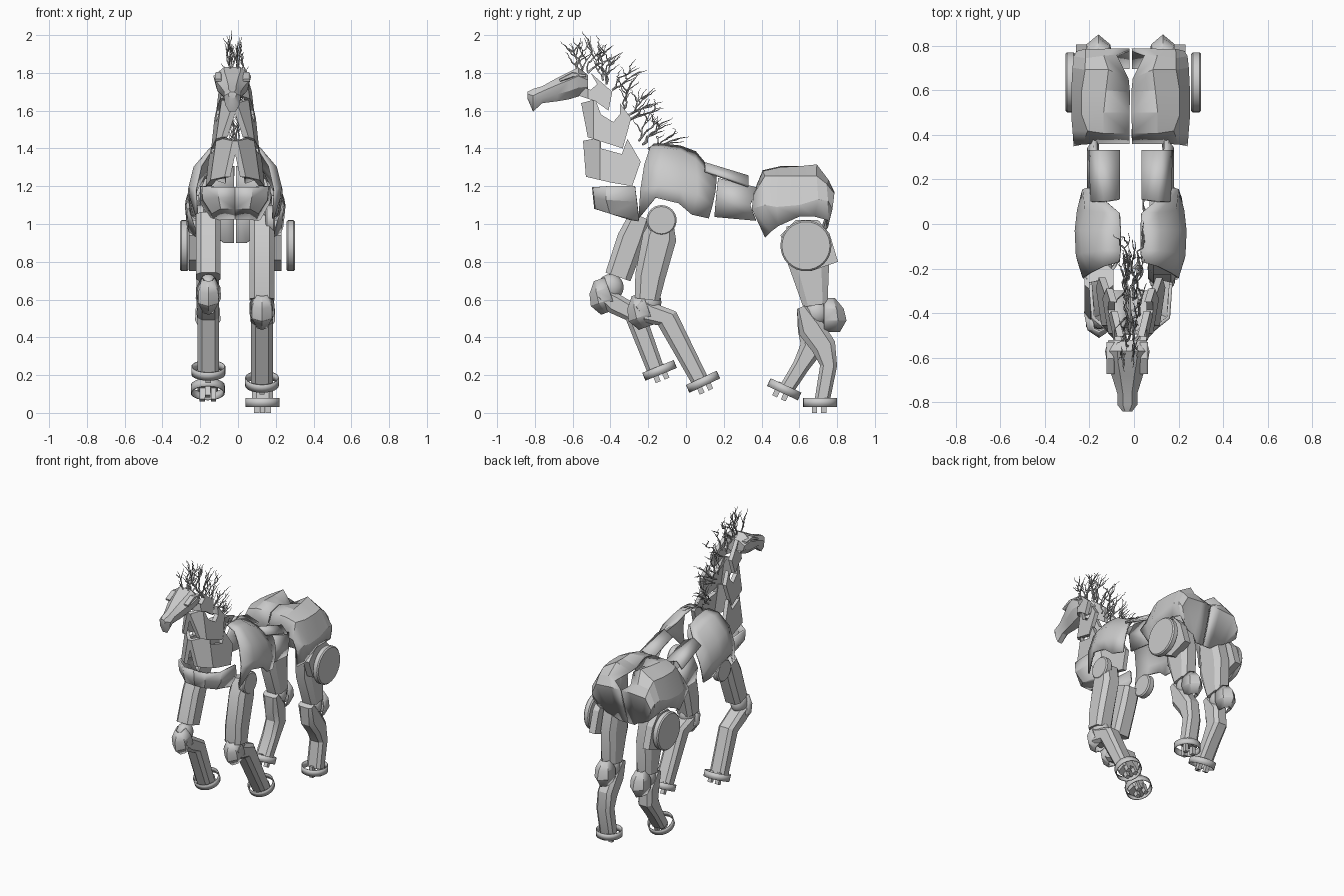
import bpy, bmesh, math, random
from mathutils import Vector, Matrix

if "Cube" in bpy.data.objects:
    bpy.data.objects.remove(bpy.data.objects["Cube"])

X0 = -0.015          # symmetry plane of the body
SIDES = ((1, "right"), (-1, "left"))
grey = bpy.data.materials.new("metal_grey")
grey.diffuse_color = (0.6, 0.6, 0.6, 1)
grey.use_nodes = True
grey.node_tree.nodes["Principled BSDF"].inputs["Base Color"].default_value = grey.diffuse_color


def finish(name, bm, thick=0, angle=35):
    bmesh.ops.recalc_face_normals(bm, faces=bm.faces)
    me = bpy.data.meshes.new(name)
    bm.to_mesh(me)
    bm.free()
    me.materials.append(grey)
    ob = bpy.data.objects.new(name, me)
    bpy.context.collection.objects.link(ob)
    if thick:
        mod = ob.modifiers.new("thickness", "SOLIDIFY")
        mod.thickness, mod.offset = thick, 0
    bpy.ops.object.select_all(action="DESELECT")
    ob.select_set(True)
    bpy.context.view_layer.objects.active = ob
    bpy.ops.object.shade_smooth_by_angle(angle=math.radians(angle))
    return ob


def skin(bm, rows, closed=False):
    rows = [[bm.verts.new(p) for p in r] for r in rows]
    n = len(rows[0])
    for a, b in zip(rows, rows[1:]):
        for i in range(n if closed else n - 1):
            j = (i + 1) % n
            bm.faces.new((a[i], a[j], b[j], b[i]))
    if closed:
        bm.faces.new(rows[0])
        bm.faces.new(rows[-1][::-1])


def shell_pair(name, rows, thick=0.012, angle=35):
    for s, side in SIDES:
        bm = bmesh.new()
        skin(bm, [[(X0 + s * x, y, z) for x, y, z in r] for r in rows])
        finish(f"{name}_{side}", bm, thick, angle)


def panel_pair(name, outline, base, thick, fold=-9, lean=0, taper=0):
    # upright side plate; the part in front of y = fold turns inward
    for s, side in SIDES:
        bm = bmesh.new()
        a = [bm.verts.new((0, y, z)) for y, z in outline]
        b = [bm.verts.new((-thick, y, z)) for y, z in outline]
        bm.faces.new(a)
        bm.faces.new(b[::-1])
        for i in range(len(a)):
            j = (i + 1) % len(a)
            bm.faces.new((a[i], b[i], b[j], a[j]))
        bmesh.ops.bisect_plane(bm, geom=bm.verts[:] + bm.edges[:] + bm.faces[:],
                               plane_co=(0, fold, 0), plane_no=(0, 1, 0))
        for v in bm.verts:
            y, z = v.co.y, v.co.z
            x = base + taper * (y + .25) - lean * (z - 1.2) + .85 * min(0, y - fold) + v.co.x
            v.co.x = X0 + s * x
        finish(f"{name}_{side}", bm, angle=20)


def limb(name, x, pts, width):
    # chamfered box swept along a side path of (y, z, depth)
    rows = []
    for i, (y, z, d) in enumerate(pts):
        p, q = pts[max(i - 1, 0)], pts[min(i + 1, len(pts) - 1)]
        t = Vector((q[0] - p[0], q[1] - p[1])).normalized()
        w, h, k = width / 2, d / 2, 0.6
        ring = [(w, -h * k), (w, h * k), (w * k, h), (-w * k, h),
                (-w, h * k), (-w, -h * k), (-w * k, -h), (w * k, -h)]
        rows.append([(x + u, y - v * t.y, z + v * t.x) for u, v in ring])
    bm = bmesh.new()
    skin(bm, rows, True)
    finish(name, bm, angle=25)


def ball(name, loc, size):
    bm = bmesh.new()
    bmesh.ops.create_uvsphere(bm, u_segments=16, v_segments=10, radius=1)
    bmesh.ops.transform(bm, matrix=Matrix.LocRotScale(Vector(loc), None, Vector(size)), verts=bm.verts)
    finish(name, bm)


def disc(name, loc, radius, depth):
    bm = bmesh.new()
    bmesh.ops.create_cone(bm, cap_ends=True, segments=32, radius1=radius, radius2=radius, depth=depth,
                          matrix=Matrix.Translation(loc) @ Matrix.Rotation(math.pi / 2, 4, "Y"))
    rim = [e for e in bm.edges if len(e.link_faces[0].verts) != len(e.link_faces[1].verts)]
    bmesh.ops.bevel(bm, geom=rim, offset=.008, segments=1, affect="EDGES")
    finish(name, bm)


def cap(name, x, y, z, s, tilt=0):
    # faceted wedge guard; s = -1 faces forward, 1 faces back
    prof = ((.085, .03, .025), (.03, .06, .07), (-.03, .062, .085), (-.09, .03, .05))
    rows = [[(-w, -s * .03, h), (-w * .8, s * d * .5, h), (0, s * d, h),
             (w * .8, s * d * .5, h), (w, -s * .03, h)] for h, w, d in prof]
    bm = bmesh.new()
    skin(bm, rows)
    bmesh.ops.transform(bm, verts=bm.verts, matrix=Matrix.Translation((x, y, z)) @ Matrix.Rotation(math.radians(tilt), 4, "X"))
    finish(name, bm, 0.01, 25)


def hoof(name, x, y, z, tilt):
    m = Matrix.Translation((x, y, z)) @ Matrix.Rotation(math.radians(tilt), 4, "X")
    bm = bmesh.new()
    bmesh.ops.create_cone(bm, cap_ends=False, segments=28, radius1=0.087, radius2=0.087, depth=0.045, matrix=m)
    finish(name + "_ring", bm, 0.006)
    bm = bmesh.new()
    for px, py in ((0, -0.03), (-0.03, 0.02), (0.03, 0.02)):
        bmesh.ops.create_cube(bm, size=1, matrix=m @ Matrix.Translation((px, py, -0.015)) @ Matrix.Diagonal((0.028, 0.028, 0.08, 1)))
    finish(name + "_pegs", bm)


# shoulder shells
shell_pair("shoulder_shell", [
    [(.05, -.17, 1.42), (.12, -.19, 1.40), (.18, -.22, 1.31), (.21, -.24, 1.18), (.20, -.25, 1.03)],
    [(.045, -.12, 1.42), (.13, -.12, 1.40), (.215, -.13, 1.30), (.24, -.14, 1.20), (.235, -.16, 1.14)],
    [(.045, -.03, 1.41), (.13, -.03, 1.385), (.22, -.03, 1.28), (.245, -.03, 1.18), (.24, -.04, 1.11)],
    [(.05, .05, 1.38), (.12, .05, 1.34), (.20, .06, 1.25), (.235, .06, 1.16), (.23, .03, 1.05)],
    [(.18, .16, 1.25), (.195, .16, 1.22), (.21, .155, 1.17), (.215, .14, 1.10), (.21, .12, 1.03)]])

# hip shells with tail opening and rear underside
shell_pair("hip_shell", [
    [(.005, .365, 1.17), (.13, .365, 1.17), (.21, .36, 1.15), (.25, .35, 1.08), (.20, .42, .93)],
    [(.005, .41, 1.28), (.12, .41, 1.275), (.19, .42, 1.25), (.255, .42, 1.10), (.24, .45, .96)],
    [(.005, .50, 1.30), (.12, .50, 1.295), (.215, .49, 1.25), (.26, .48, 1.09), (.25, .49, .99)],
    [(.005, .59, 1.26), (.11, .60, 1.30), (.215, .60, 1.25), (.26, .60, 1.10), (.25, .60, 1.04)],
    [(.012, .65, 1.25), (.10, .69, 1.31), (.20, .69, 1.25), (.255, .70, 1.13), (.25, .68, 1.04)],
    [(.065, .755, 1.21), (.12, .75, 1.23), (.20, .74, 1.21), (.25, .75, 1.12), (.24, .75, 1.02)],
    [(.005, .78, 1.17), (.08, .78, 1.17), (.20, .78, 1.16), (.24, .77, 1.08), (.20, .745, .98)],
    [(.005, .70, .90), (.06, .70, .90), (.10, .72, .93), (.15, .73, .95), (.18, .73, .97)]], angle=14)

# waist plates
shell_pair("waist_rib", [[(.05, .11, 1.29), (.12, .10, 1.32), (.175, .10, 1.28)],
                         [(.05, .33, 1.22), (.14, .33, 1.25), (.185, .33, 1.20)]], 0.015)
shell_pair("waist_side", [[(.15, .17, 1.24), (.185, .16, 1.15), (.16, .15, 1.04)],
                          [(.16, .38, 1.19), (.185, .34, 1.10), (.15, .37, 1.02)]], 0.02)

# chest plate with sloping underside
shell_pair("chest_plate", [
    [(.18, -.27, 1.20), (.17, -.42, 1.20), (.09, -.485, 1.195), (0, -.49, 1.195)],
    [(.18, -.26, 1.12), (.165, -.42, 1.13), (.085, -.48, 1.14), (0, -.485, 1.14)],
    [(.13, -.25, 1.03), (.12, -.40, 1.06), (.075, -.475, 1.085), (0, -.48, 1.085)],
    [(.12, -.25, 1.02), (.11, -.28, 1.025), (.07, -.30, 1.03), (0, -.30, 1.03)]], 0.015, 20)

# notched neck plates
panel_pair("lower_neck_plate", [(-.545, 1.44), (-.45, 1.46), (-.45, 1.40), (-.34, 1.37), (-.31, 1.45),
                                (-.24, 1.33), (-.285, 1.20), (-.40, 1.22), (-.53, 1.25)],
           .16, .03, -.455, .14, .12)
panel_pair("mid_neck_plate", [(-.555, 1.64), (-.48, 1.66), (-.45, 1.58), (-.385, 1.54), (-.35, 1.58),
                              (-.35, 1.64), (-.29, 1.56), (-.335, 1.40), (-.52, 1.46)],
           .165, .03, -.49, .14, .12)
panel_pair("upper_neck_plate", [(-.57, 1.68), (-.53, 1.72), (-.505, 1.71), (-.47, 1.74), (-.505, 1.80),
                                (-.39, 1.70), (-.41, 1.60), (-.48, 1.65)], .175, .03, -.52, .14, .12)

# head
HX = -0.03
rows = []
for y, t, b, w in ((-.52, 1.79, 1.70, .085), (-.57, 1.83, 1.675, .10), (-.62, 1.805, 1.66, .092),
                   (-.68, 1.775, 1.65, .07), (-.76, 1.73, 1.64, .045), (-.81, 1.715, 1.595, .045),
                   (-.84, 1.70, 1.665, .022)):
    h = t - b
    half = [(.45 * w, t), (w, t - .3 * h), (.85 * w, t - .7 * h), (.4 * w, b)]
    rows.append([(HX + u, y, z) for u, z in half] + [(HX - u, y, z) for u, z in half[::-1]])
bm = bmesh.new()
skin(bm, rows, True)
finish("head", bm, angle=30)
for s, side in SIDES:
    limb(f"brow_{side}", HX + s * .075, [(-.67, 1.76, .015), (-.60, 1.79, .03), (-.53, 1.785, .015)], .035)

# front legs: joints, uppers, knees, lowers, hooves
for s, side, up, knee, low, hf in (
        (1, "right", [(-.12, 1.04, .10), (-.14, .93, .18), (-.19, .72, .16), (-.205, .60, .13)], (-.20, .585),
         [(-.25, .58, .07), (-.20, .53, .12), (-.10, .50, .12), (.085, .15, .09)], (.09, .165, 25)),
        (-1, "left", [(-.24, 1.04, .12), (-.29, .92, .15), (-.36, .72, .14)], (-.40, .665),
         [(-.45, .63, .07), (-.38, .58, .11), (-.27, .52, .11), (-.15, .20, .09)], (-.14, .225, 22))):
    x = X0 + s * .142
    limb(f"front_upper_leg_{side}", x, up, .13)
    disc(f"shoulder_joint_{side}", (X0 + s * .185, -.13, 1.02), .08, .05)
    ball(f"knee_joint_{side}", (x, *knee), (.055, .07, .07))
    cap(f"knee_cap_{side}", x, knee[0] - .03, knee[1] - .04, -1, 20)
    limb(f"front_lower_leg_{side}", x, low, .115)
    hoof(f"front_hoof_{side}", x, *hf)

# rear legs: thighs, hocks, lowers, hooves, hip discs
for s, side, low, hf in (
        (1, "right", [(.61, .56, .05), (.66, .45, .14), (.73, .35, .13), (.755, .25, .09), (.72, .06, .08)], (.71, .055, 0)),
        (-1, "left", [(.61, .56, .05), (.66, .45, .14), (.67, .35, .13), (.61, .25, .09), (.535, .13, .08)], (.52, .125, -25))):
    x = X0 + s * .145
    limb(f"thigh_{side}", x, [(.62, 1.0, .18), (.65, .80, .22), (.685, .57, .13)], .12)
    ball(f"hock_joint_{side}", (x, .69, .53), (.06, .07, .07))
    cap(f"hock_cap_{side}", x, .76, .52, 1)
    limb(f"rear_lower_leg_{side}", x, low, .11)
    hoof(f"rear_hoof_{side}", x, *hf)
    disc(f"hip_disc_{side}", (s * .282 - .003, .635, .885), .135, .045)
panel_pair("hip_disc_mount", [(.50, .94), (.58, 1.02), (.70, 1.02), (.76, .95), (.805, .80), (.66, .75), (.55, .81)], .245, .05)

# mane of branching twigs
random.seed(4)
cu = bpy.data.curves.new("mane_curve", "CURVE")
cu.dimensions, cu.bevel_depth, cu.bevel_resolution = "3D", 0.006, 0


def twig(p, d, length, level):
    pts, steps = [p.copy()], 7
    for i in range(steps):
        bend = Vector((random.uniform(-.5, .5), random.uniform(-.8, .8), random.uniform(-.3, .3)))
        p = p + (d + bend).normalized() * length / steps
        pts.append(p.copy())
        if level and i in (1, 3, 4):
            twig(p, d + Vector((random.uniform(-.4, .4), random.choice((-1, 1)) * random.uniform(.5, 1.1), 0)),
                 length * .5, level - 1)
    sp = cu.splines.new("POLY")
    sp.points.add(len(pts) - 1)
    for i, q in enumerate(pts):
        sp.points[i].co = (*q, 1)
        sp.points[i].radius = (1 if level else .75) * (1 - .8 * i / steps)


for k, (y, z) in enumerate(((-.57, 1.80), (-.55, 1.81), (-.52, 1.80), (-.44, 1.76), (-.42, 1.74), (-.39, 1.71),
                            (-.34, 1.60), (-.32, 1.57), (-.30, 1.55), (-.25, 1.44), (-.23, 1.42), (-.20, 1.40))):
    back = .1 + k * .06 + (k % 3 - 1) * .3
    for dx in (-.012, .012):
        twig(Vector((X0 + dx, y, z)), Vector((dx * 6, back, 1 - max(back, 0) * .6)).normalized(), random.uniform(.17, .21), 1)
tmp = bpy.data.objects.new("mane_curve", cu)
bpy.context.collection.objects.link(tmp)
bpy.context.view_layer.update()
me = bpy.data.meshes.new_from_object(tmp.evaluated_get(bpy.context.evaluated_depsgraph_get()))
bpy.data.objects.remove(tmp)
me.materials.clear()
me.materials.append(grey)
bpy.context.collection.objects.link(bpy.data.objects.new("mane", me))
